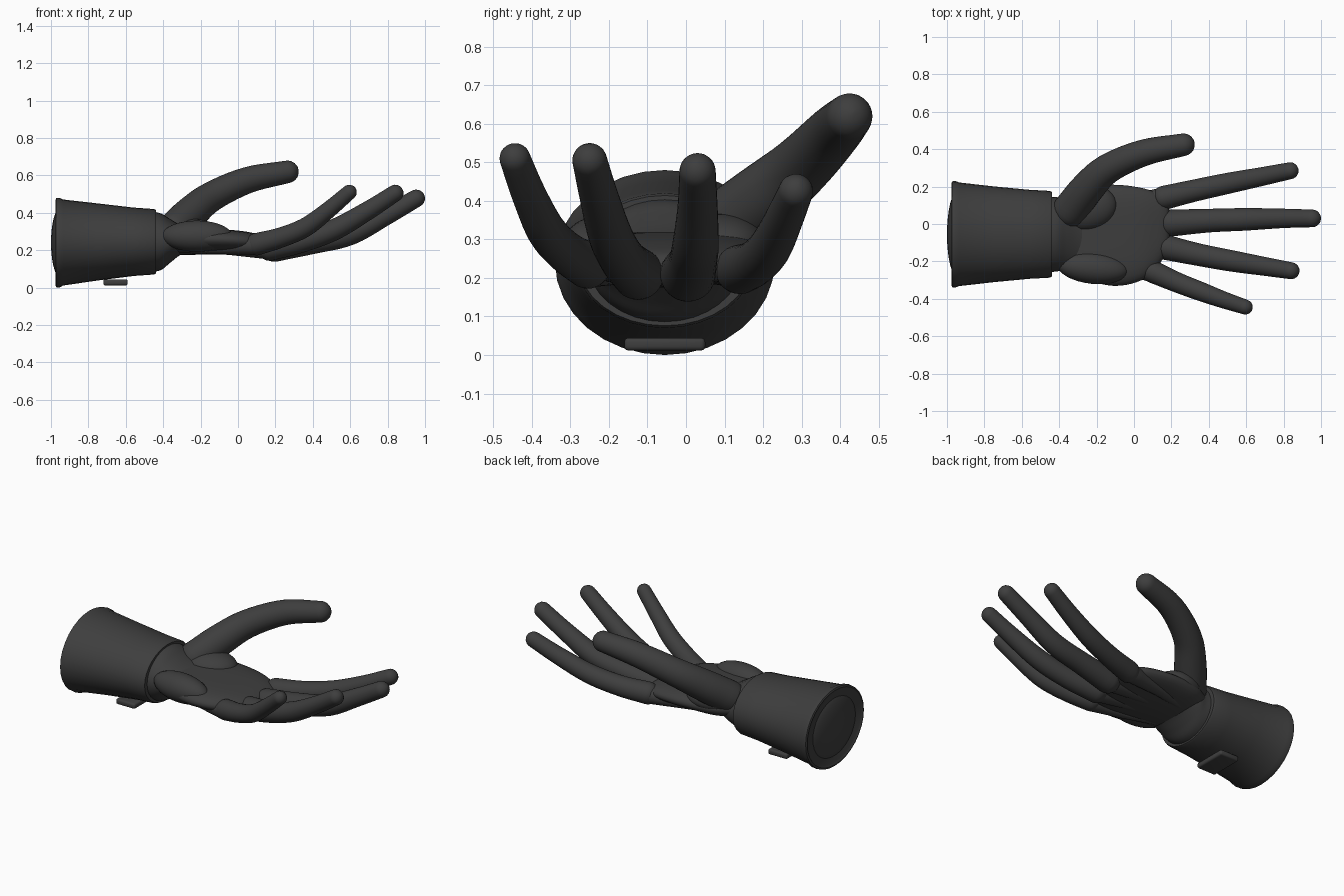
import bpy
import bmesh
import math
from mathutils import Vector

cube = bpy.data.objects.get("Cube")
if cube:
    bpy.data.objects.remove(cube, do_unlink=True)

# Single dark rubber colour
rubber = bpy.data.materials.new("dark_grey_rubber")
rubber.use_nodes = True
COLOR = (0.048, 0.048, 0.048, 1)
rubber.diffuse_color = COLOR
bsdf = rubber.node_tree.nodes["Principled BSDF"]
bsdf.inputs["Base Color"].default_value = COLOR
bsdf.inputs["Roughness"].default_value = 0.6

SIDES = 32


def finish(name, bm, angle=40):
    bmesh.ops.recalc_face_normals(bm, faces=bm.faces)
    mesh = bpy.data.meshes.new(name)
    bm.to_mesh(mesh)
    bm.free()
    mesh.materials.append(rubber)
    obj = bpy.data.objects.new(name, mesh)
    bpy.context.collection.objects.link(obj)
    bpy.ops.object.select_all(action='DESELECT')
    obj.select_set(True)
    bpy.context.view_layer.objects.active = obj
    bpy.ops.object.shade_smooth_by_angle(angle=math.radians(angle))
    return obj


def skin_rings(name, rings, angle=40):
    """Bridge equal rings of points into a closed body."""
    bm = bmesh.new()
    rows = [[bm.verts.new(p) for p in ring] for ring in rings]
    for a, b in zip(rows, rows[1:]):
        for i in range(SIDES):
            j = (i + 1) % SIDES
            bm.faces.new((a[i], a[j], b[j], b[i]))
    bm.faces.new(rows[0])
    bm.faces.new(rows[-1])
    return finish(name, bm, angle)


def spline(points, steps=6):
    """Catmull-Rom through tuples of any length."""
    pts = [Vector(p) for p in points]
    pts = [2 * pts[0] - pts[1]] + pts + [2 * pts[-1] - pts[-2]]
    out = []
    for a, b, c, d in zip(pts, pts[1:], pts[2:], pts[3:]):
        for s in range(steps):
            t = s / steps
            out.append(0.5 * (2 * b + (c - a) * t + (2 * a - 5 * b + 4 * c - d) * t * t
                              + (3 * b - a - 3 * c + d) * t ** 3))
    return out + [pts[-2]]


def loft(name, sections, dish=0.0, smooth=True, angle=40):
    """Elliptical sections along x: (x, centre y, centre z, half y, half z)."""
    rings = []
    for x, cy, cz, ry, rz in (spline(sections) if smooth else sections):
        ring = []
        for i in range(SIDES):
            a = math.tau * i / SIDES
            c, s = math.cos(a), math.sin(a)
            hollow = dish * max(s, 0) ** 2
            ring.append((x, cy + ry * c, cz + rz * s * (1 - hollow)))
        rings.append(ring)
    return skin_rings(name, rings, angle)


def digit(name, points):
    """Round-ended tapering tube through (x, y, z, radius)."""
    path = [(Vector(p[:3]), p[3]) for p in (spline([(*q,) for q in points], 5))]
    caps = [math.radians(d) for d in (88, 70, 50, 30, 14)]
    start = (path[1][0] - path[0][0]).normalized()
    end = (path[-1][0] - path[-2][0]).normalized()
    p0, r0 = path[0]
    p1, r1 = path[-1]
    head = [(p0 - start * r0 * math.sin(a), r0 * math.cos(a)) for a in caps]
    tail = [(p1 + end * r1 * math.sin(a), r1 * math.cos(a)) for a in reversed(caps)]
    full = head + path + tail
    rings = []
    for k, (p, r) in enumerate(full):
        t = (full[min(k + 1, len(full) - 1)][0] - full[max(k - 1, 0)][0]).normalized()
        side = Vector((0, 0, 1)).cross(t).normalized()
        up = t.cross(side)
        rings.append([p + r * (side * math.cos(math.tau * i / SIDES)
                               + up * math.sin(math.tau * i / SIDES)) for i in range(SIDES)])
    return skin_rings(name, rings, 60)


def pad(name, center, size, turn=0):
    bm = bmesh.new()
    bmesh.ops.create_uvsphere(bm, u_segments=32, v_segments=20, radius=1)
    obj = finish(name, bm, 60)
    obj.location, obj.scale = center, size
    obj.rotation_euler.z = math.radians(turn)
    return obj


# Cuff with a rolled rim and a domed end cap
CY = -0.055
loft("cuff", [
    (-0.968, CY, 0.24, 0.262, 0.215),
    (-0.976, CY, 0.24, 0.272, 0.228),
    (-0.972, CY, 0.24, 0.283, 0.238),
    (-0.955, CY, 0.24, 0.285, 0.24),
    (-0.935, CY, 0.241, 0.277, 0.23),
    (-0.75, CY, 0.244, 0.256, 0.206),
    (-0.56, CY, 0.245, 0.238, 0.183),
    (-0.45, CY, 0.245, 0.232, 0.175),
    (-0.438, CY, 0.245, 0.226, 0.169),
    (-0.438, CY, 0.245, 0.18, 0.14)], smooth=False)
pad("cuff_end_cap", (-0.94, CY, 0.24), (0.06, 0.235, 0.2))

# Clasp plate under the cuff
bm = bmesh.new()
bmesh.ops.create_cube(bm, size=1)
for v in bm.verts:
    v.co = (v.co.x * 0.13 - 0.655, v.co.y * 0.21 + CY, v.co.z * 0.033 + 0.028)
bmesh.ops.bevel(bm, geom=bm.edges[:], offset=0.011, segments=3, affect='EDGES', profile=0.5)
finish("clasp_plate", bm)

# Wrist and cupped palm
loft("wrist", [
    (-0.47, CY, 0.245, 0.205, 0.165),
    (-0.41, CY, 0.245, 0.198, 0.15),
    (-0.36, -0.05, 0.25, 0.195, 0.115),
    (-0.30, -0.05, 0.255, 0.18, 0.075),
    (-0.22, -0.05, 0.255, 0.13, 0.04)])
loft("palm", [
    (-0.42, -0.04, 0.26, 0.17, 0.075),
    (-0.30, -0.045, 0.26, 0.235, 0.085),
    (-0.12, -0.06, 0.258, 0.27, 0.08),
    (0.03, -0.055, 0.25, 0.25, 0.073),
    (0.12, -0.035, 0.24, 0.2, 0.06),
    (0.17, -0.015, 0.232, 0.14, 0.045),
    (0.19, -0.01, 0.23, 0.08, 0.02)], dish=0.3)
pad("thumb_pad", (-0.25, 0.085, 0.29), (0.16, 0.12, 0.078), 12)
pad("heel_pad", (-0.22, -0.235, 0.275), (0.19, 0.085, 0.083), -6)

# Fingers and thumb, from knuckle to tip
digits = {
    "index_finger": [(0.16, 0.14, 0.222, 0.064), (0.32, 0.178, 0.238, 0.059),
                     (0.5, 0.217, 0.278, 0.056), (0.68, 0.253, 0.35, 0.05),
                     (0.835, 0.285, 0.425, 0.045)],
    "middle_finger": [(0.195, 0.005, 0.21, 0.072), (0.4, 0.018, 0.243, 0.063),
                      (0.6, 0.025, 0.287, 0.06), (0.79, 0.03, 0.385, 0.052),
                      (0.953, 0.03, 0.477, 0.047)],
    "ring_finger": [(0.17, -0.125, 0.21, 0.067), (0.34, -0.163, 0.247, 0.06),
                    (0.52, -0.197, 0.312, 0.057), (0.7, -0.227, 0.415, 0.05),
                    (0.84, -0.25, 0.505, 0.045)],
    "little_finger": [(0.1, -0.255, 0.232, 0.06), (0.23, -0.312, 0.268, 0.054),
                      (0.36, -0.362, 0.322, 0.051), (0.48, -0.406, 0.412, 0.045),
                      (0.595, -0.444, 0.51, 0.04)],
    "thumb": [(-0.34, 0.075, 0.31, 0.095), (-0.25, 0.19, 0.4, 0.09),
              (-0.14, 0.295, 0.487, 0.08), (0.05, 0.38, 0.574, 0.071),
              (0.265, 0.424, 0.619, 0.06)],
}
for name, points in digits.items():
    digit(name, points)
    if name != "thumb":
        # Tendon ridge on the back of the hand
        x, y, z, r = points[0]
        digit(name.replace("finger", "tendon"), [
            (-0.3, y * 0.55 - 0.02, 0.215, 0.03), (-0.1, y * 0.8 - 0.01, 0.215, 0.036),
            (x - 0.02, y, z - 0.005, 0.052)])
